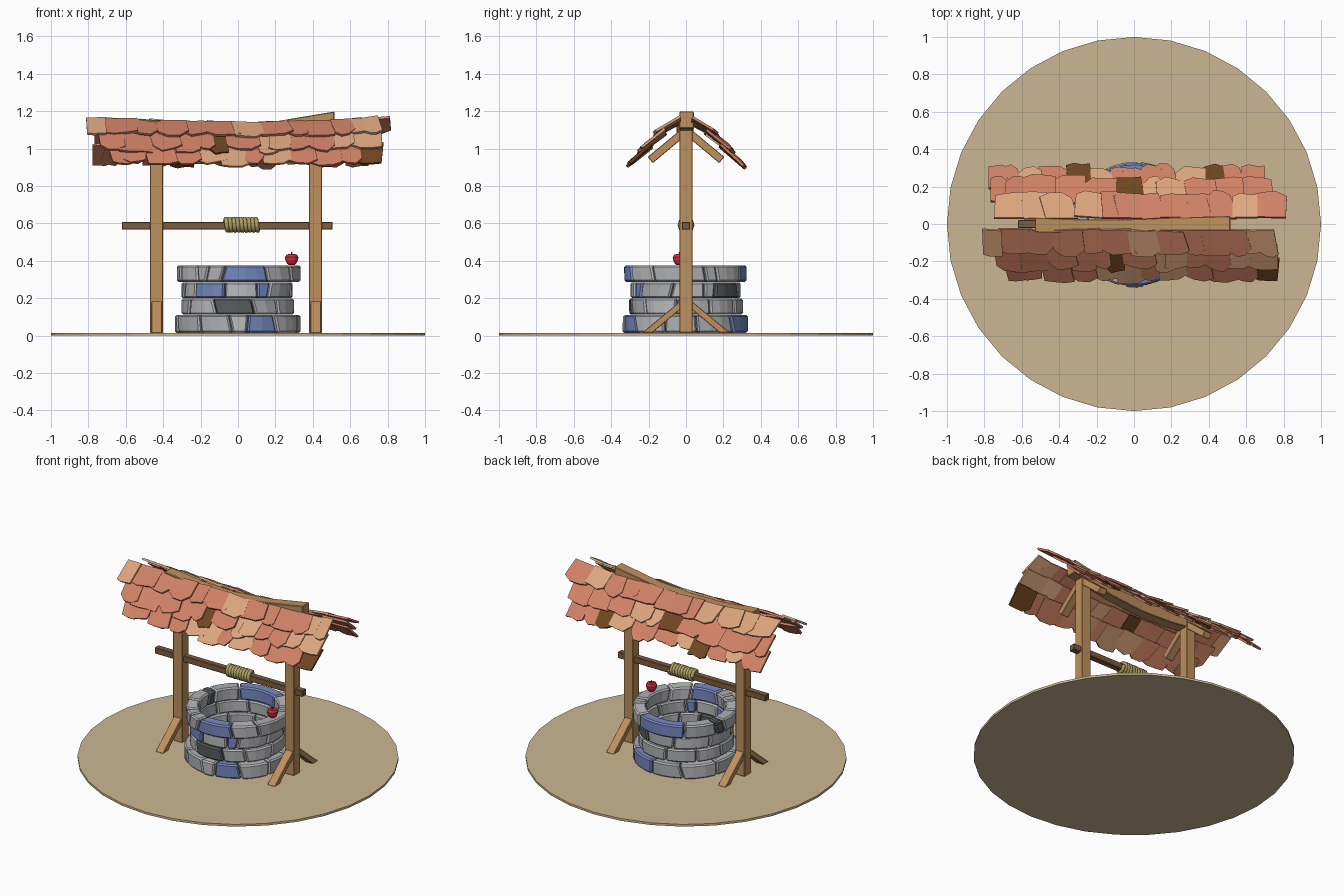
import bpy, bmesh, math, random
from mathutils import Vector

if "Cube" in bpy.data.objects:
    bpy.data.objects.remove(bpy.data.objects["Cube"])

random.seed(7)
rnd = random.uniform


def material(name, r, g, b):
    m = bpy.data.materials.new(name)
    m.diffuse_color = (r, g, b, 1)
    m.use_nodes = True
    m.node_tree.nodes["Principled BSDF"].inputs["Base Color"].default_value = m.diffuse_color
    return m


SAND = material("sand", 0.60, 0.47, 0.29)
WOOD = material("wood", 0.52, 0.28, 0.11)
DARK_WOOD = material("dark_wood", 0.20, 0.11, 0.05)
ROPE = material("rope", 0.42, 0.36, 0.13)
RED = material("red", 0.65, 0.03, 0.05)
STONES = [material("stone", 0.42, 0.43, 0.45), material("pale_stone", 0.50, 0.50, 0.52),
          material("dark_stone", 0.10, 0.11, 0.11), material("blue_stone", 0.18, 0.25, 0.52)]
TILES = [material("clay", 0.62, 0.22, 0.13), material("pale_clay", 0.72, 0.38, 0.21),
         material("brown_clay", 0.16, 0.06, 0.015)]


def finish(name, bm, mats, bevel=0):
    bmesh.ops.recalc_face_normals(bm, faces=bm.faces)
    me = bpy.data.meshes.new(name)
    bm.to_mesh(me)
    bm.free()
    for m in mats:
        me.materials.append(m)
    ob = bpy.data.objects.new(name, me)
    bpy.context.collection.objects.link(ob)
    if bevel:
        mod = ob.modifiers.new("bevel", 'BEVEL')
        mod.width = bevel
        mod.segments = 1
        mod.limit_method = 'ANGLE'
        mod.angle_limit = math.radians(40)
    return ob


def loft(bm, rings, mat=0):
    """Skin a list of equal-length point rings and cap both ends."""
    rows = [[bm.verts.new(p) for p in ring] for ring in rings]
    n = len(rows[0])
    faces = [bm.faces.new(rows[0]), bm.faces.new(rows[-1][::-1])]
    for a, b in zip(rows, rows[1:]):
        for i in range(n):
            j = (i + 1) % n
            faces.append(bm.faces.new((a[i], a[j], b[j], b[i])))
    for f in faces:
        f.material_index = mat


def prism(name, profile, x0, x1, mat, bevel=0.003):
    """Extrude a y-z profile along x."""
    bm = bmesh.new()
    loft(bm, [[(x, y, z) for y, z in profile] for x in (x0, x1)])
    return finish(name, bm, [mat], bevel)


def rect(y, z0, z1):
    return [(-y, z0), (y, z0), (y, z1), (-y, z1)]


def lathe(name, profile, sides, centre, mat):
    bm = bmesh.new()
    loft(bm, [[(centre[0] + r * math.sin(2 * math.pi * i / sides),
                centre[1] + r * math.cos(2 * math.pi * i / sides), centre[2] + z)
               for i in range(sides)] for r, z in profile])
    return finish(name, bm, [mat])


# Ground disc
lathe("ground", [(1, 0), (1, 0.015)], 32, (0, 0, 0), SAND)

# Stone courses: start angles (degrees from the front towards +x) and stone colours
courses = [
    (0.015, 0.110, 0.338, [-38, -7, 9, 37, 70, 100, 138, 175, 210, 250, 285], "01310030100"),
    (0.112, 0.198, 0.303, [-25, 16, 44, 80, 116, 150, 190, 228, 262, 300], "2010100101"),
    (0.200, 0.285, 0.300, [-50, -14, 21, 35, 75, 110, 122, 160, 200, 245, 285], "31301020101"),
    (0.287, 0.375, 0.332, [-42, -30, -14, 28, 58, 108, 120, 152, 213, 250, 262, 290], "003100130201"),
]
for k, (z0, z1, radius, starts, colours) in enumerate(courses):
    bm = bmesh.new()
    slants = [rnd(-2.5, 2.5) for _ in starts]
    for i, a0 in enumerate(starts):
        j = (i + 1) % len(starts)
        a1 = starts[j] + (360 if j == 0 else 0)
        ro, ri = radius + rnd(-0.008, 0.005), 0.25 + rnd(-0.006, 0.006)
        n = max(1, round((a1 - a0) / 12))
        rings = []
        for s in range(n + 1):
            t = s / n
            a = a0 + 0.6 + (a1 - a0 - 1.2) * t
            tilt = slants[i] * (1 - t) + slants[j] * t
            rings.append([(r * math.sin(math.radians(a + d)), -r * math.cos(math.radians(a + d)), z)
                          for r, z, d in ((ri, z0, -tilt), (ro, z0, -tilt), (ro, z1, tilt), (ri, z1, tilt))])
        loft(bm, rings, int(colours[i]))
    finish(f"stone_course_{k + 1}", bm, STONES, 0.009)

# Posts with foot braces and roof struts on both sides
foot = [(0.03, 0.185), (0.235, 0.015), (0.18, 0.015), (0.03, 0.14)]
strut = [(0.03, 1.10), (0.205, 0.955), (0.178, 0.922), (0.03, 1.045)]
for side, x in (("left", -0.435), ("right", 0.415)):
    prism(f"{side}_post", rect(0.035, 0.015, 1.11), x - 0.035, x + 0.035, WOOD)
    for end, s in (("front", -1), ("back", 1)):
        prism(f"{side}_{end}_foot_brace", [(s * y, z) for y, z in foot], x - 0.029, x + 0.029, WOOD)
        prism(f"{side}_{end}_roof_strut", [(s * y, z) for y, z in strut], x - 0.029, x + 0.029, WOOD)

# Bent ridge beam
bm = bmesh.new()
loft(bm, [[(x, y0, z - 0.09), (x, y1, z - 0.09), (x, y1, z), (x, y0, z)] for x, y0, y1, z in (
    (-0.53, -0.045, 0.035, 1.16), (-0.28, -0.05, 0.025, 1.138), (-0.05, -0.045, 0.025, 1.13),
    (0.2, -0.035, 0.035, 1.145), (0.515, -0.035, 0.042, 1.198))])
finish("ridge_beam", bm, [WOOD], 0.004)

# Axle and wound rope
prism("axle", rect(0.021, 0.566, 0.608), -0.62, 0.505, DARK_WOOD)
curve = bpy.data.curves.new("rope_coil", 'CURVE')
curve.dimensions = '3D'
curve.bevel_depth = 0.012
curve.bevel_resolution = 1
curve.use_fill_caps = True
turns, steps = 9, 10
spline = curve.splines.new('POLY')
spline.points.add(turns * steps)
for i, p in enumerate(spline.points):
    a = 2 * math.pi * i / steps
    p.co = (-0.07 + 0.18 * i / (turns * steps), 0.033 * math.cos(a), 0.592 + 0.033 * math.sin(a), 1)
curve.materials.append(ROPE)
bpy.context.collection.objects.link(bpy.data.objects.new("rope_coil", curve))


# Roof tiles: overlapping rows of ragged slabs; the back slope is the front one turned round
def slope_point(x, t, lift):
    sag = 0.028 * min(1, (x / 0.75) ** 2) * (1 - 0.7 * t)
    p = Vector((x, -(0.035 + 0.235 * t), 1.122 + sag - 0.145 * t - 0.075 * t * t))
    n = Vector((0, -0.15 - 0.15 * t, 0.24)).normalized()
    return p + n * lift


rows = [(-0.04, 0.46, -0.80, 0.74), (0.30, 0.79, -0.74, 0.76), (0.62, 1.04, -0.69, 0.77)]


def roof_slope(name, turn, browns):
    bm = bmesh.new()
    for r, (t0, t1, x, end) in enumerate(rows):
        while x < end - 0.02:
            w = rnd(0.075, 0.165)
            if end - x - w < 0.06:
                w = end - x
            mid, lean = x + w / 2, rnd(-0.015, 0.03)
            colour = 1 if random.random() < 0.25 else 0
            if any(r == br and x <= bx < x + w for br, bx in browns):
                colour = 2
            e = rnd(-0.04, 0.04)
            outline = [(x - 0.012, t0), (x + w + 0.008, t0 + rnd(-0.03, 0.03)),
                       (x + w + lean + 0.012, t1 + e - rnd(0.0, 0.14)),
                       (mid + w * 0.25 + lean, t1 + e + rnd(-0.03, 0.03)),
                       (mid - w * 0.2 + lean, t1 + e + rnd(-0.03, 0.03)),
                       (x + lean - 0.008, t1 + e - rnd(0.0, 0.10))]
            base, roll = rnd(0, 0.007), rnd(-0.10, 0.10)
            rings = []
            for thick in (0, 0.014):
                rings.append([])
                for px, pt in outline:
                    lift = base + 0.022 * (pt - t0) / (t1 - t0) + roll * (px - mid) + thick
                    p = slope_point(px, pt, lift)
                    rings[-1].append((turn * p.x, turn * p.y, p.z))
            loft(bm, rings, colour)
            x += w
    finish(name, bm, TILES)


roof_slope("front_roof_tiles", 1, [(1, -0.13), (2, 0.74)])
roof_slope("back_roof_tiles", -1, [(1, 0.0), (2, -0.38), (2, 0.28)])

# Apple on the rim
spot = (0.287, -0.035, 0.376)
lathe("apple", [(0.014, 0), (0.024, 0.008), (0.034, 0.028), (0.036, 0.043), (0.028, 0.057),
                (0.014, 0.06), (0.004, 0.052)], 12, spot, RED)
lathe("apple_stem", [(0.003, 0.05), (0.004, 0.072)], 6, spot, DARK_WOOD)
